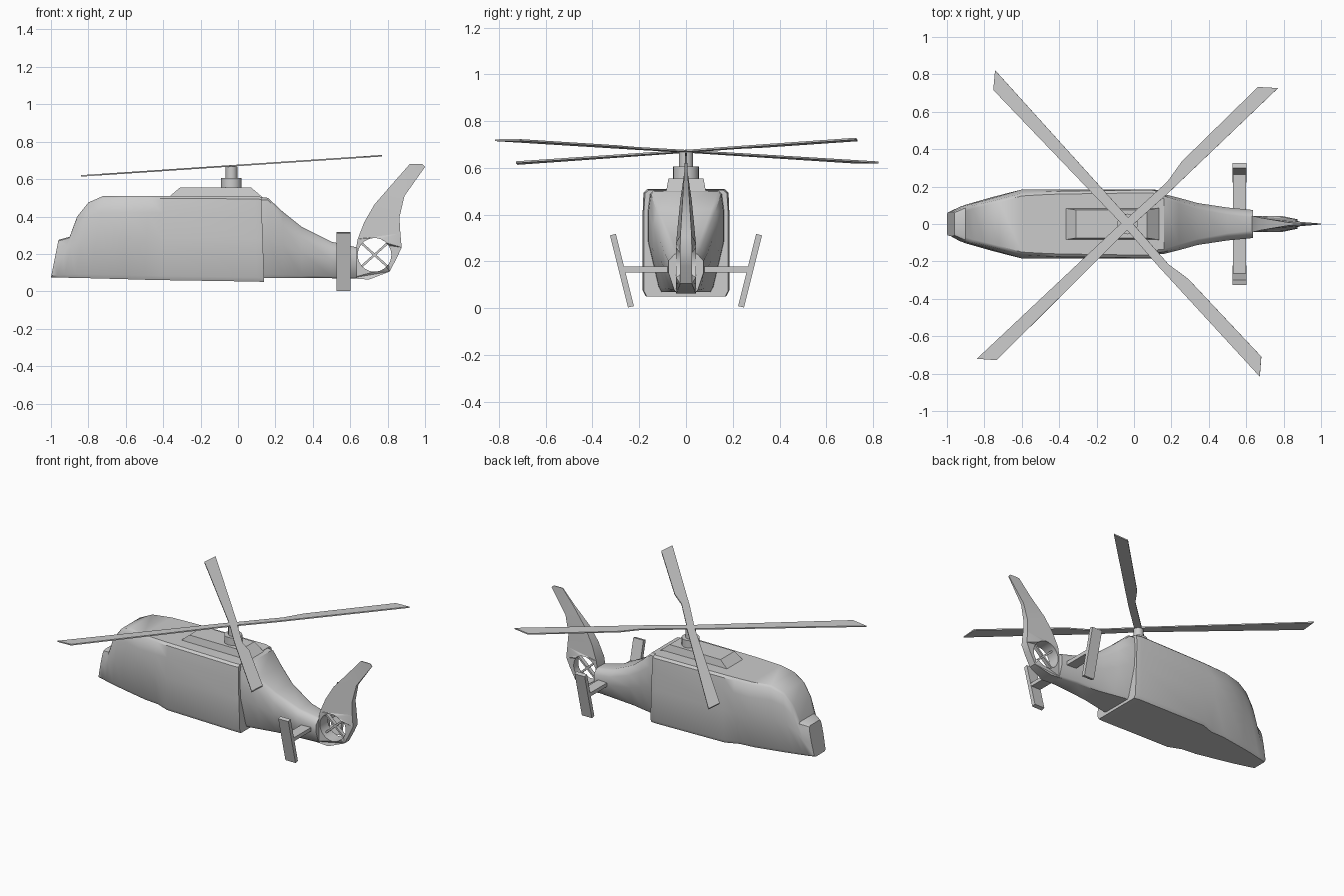
import bpy, bmesh, math
from mathutils import Vector, Matrix

if "Cube" in bpy.data.objects:
    bpy.data.objects.remove(bpy.data.objects["Cube"])


def finish(name, bm, smooth=None):
    bmesh.ops.recalc_face_normals(bm, faces=bm.faces)
    me = bpy.data.meshes.new(name)
    bm.to_mesh(me)
    bm.free()
    ob = bpy.data.objects.new(name, me)
    bpy.context.collection.objects.link(ob)
    if smooth:
        bpy.ops.object.select_all(action='DESELECT')
        ob.select_set(True)
        bpy.context.view_layer.objects.active = ob
        bpy.ops.object.shade_smooth_by_angle(angle=math.radians(smooth))
    return ob


def loft(name, stations, smooth=38):
    # station: x at bottom, x at top, bottom z, top z, half widths low / mid / top
    bm = bmesh.new()
    rings = []
    for xb, xt, zb, zt, wb, wm, wt in stations:
        h = zt - zb
        half = [(wb - .012, zb), (wb, zb + .05 * h), (wm, zb + .5 * h),
                (wm, zb + .8 * h), (wt, zt - .03 * h), (wt - .015, zt)]
        pts = half + [(-y, z) for y, z in reversed(half)]
        rings.append([bm.verts.new((xb + (xt - xb) * (z - zb) / h, y, z)) for y, z in pts])
    n = len(rings[0])
    for a, b in zip(rings, rings[1:]):
        for i in range(n):
            j = (i + 1) % n
            bm.faces.new((a[i], a[j], b[j], b[i]))
    bm.faces.new(rings[0])
    bm.faces.new(rings[-1])
    return finish(name, bm, smooth)


def box(name, loc, size, axis='X', angle=0):
    bm = bmesh.new()
    m = Matrix.Translation(loc) @ Matrix.Rotation(angle, 4, axis) @ Matrix.Diagonal((*size, 1))
    bmesh.ops.create_cube(bm, size=1, matrix=m)
    return finish(name, bm)


def cylinder(name, x, z0, z1, r):
    bm = bmesh.new()
    bmesh.ops.create_cone(bm, cap_ends=True, segments=24, radius1=r, radius2=r, depth=z1 - z0,
                          matrix=Matrix.Translation((x, 0, (z0 + z1) / 2)))
    return finish(name, bm, 40)


# cabin from nose to the stepped rear
loft("cabin", [
    (-1.0, -.96, .075, .275, .06, .065, .06),
    (-.97, -.90, .074, .292, .068, .09, .085),
    (-.93, -.86, .073, .40, .078, .105, .098),
    (-.87, -.80, .072, .475, .093, .122, .112),
    (-.79, -.72, .070, .51, .11, .145, .132),
    (-.60, -.60, .065, .51, .145, .184, .165),
    (-.50, -.48, .062, .51, .15, .185, .172),
    (-.41, -.40, .060, .51, .183, .185, .175),
    (.10, .09, .052, .508, .185, .185, .182),
    (.14, .125, .05, .505, .18, .18, .175)])

# tapering tail boom
loft("tail_boom", [
    (.10, .10, .07, .504, .12, .165, .155),
    (.16, .16, .07, .50, .115, .16, .15),
    (.24, .24, .07, .425, .10, .14, .125),
    (.34, .34, .07, .345, .08, .112, .095),
    (.50, .50, .07, .265, .065, .088, .065),
    (.635, .635, .068, .235, .05, .075, .05)])

# tail fin with a round fan duct
outline = [(.60, .07), (.70, .063), (.81, .105), (.85, .18), (.875, .235), (.868, .31), (.863, .395),
           (.89, .51), (1.0, .665), (.985, .68), (.918, .68), (.83, .58), (.73, .465),
           (.675, .37), (.64, .28), (.632, .235), (.60, .235)]
FAN = (.73, .195)
hole = [(FAN[0] + .09 * math.cos(a * math.tau / 32), FAN[1] + .09 * math.sin(a * math.tau / 32))
        for a in range(32)]
cu = bpy.data.curves.new("fin_profile", 'CURVE')
cu.dimensions = '2D'
cu.fill_mode = 'BOTH'
cu.extrude = 1
for pts in (outline, hole):
    sp = cu.splines.new('POLY')
    sp.points.add(len(pts) - 1)
    for p, (x, z) in zip(sp.points, pts):
        p.co = (x, z, 0, 1)
    sp.use_cyclic_u = True
tmp = bpy.data.objects.new("fin_profile", cu)
bm = bmesh.new()
bm.from_mesh(tmp.to_mesh())
tmp.to_mesh_clear()
bpy.data.objects.remove(tmp)
bmesh.ops.remove_doubles(bm, verts=bm.verts, dist=1e-4)
for v in bm.verts:
    x, z, s = v.co
    t = .042 if z < .29 else max(.004, .042 - .1 * (z - .29) / .39 * .4)
    if x > .8:
        t *= .6
    v.co = (x, math.copysign(t, s), z)
finish("tail_fin", bm, 30)

# fan blades inside the duct
for i, a in enumerate((42, -42)):
    box(f"fan_blade_{i}", (FAN[0], 0, FAN[1]), (.184, .025, .012), 'Y', math.radians(a))

# stabiliser arms and canted end plates
for s, side in ((-1, "left"), (1, "right")):
    box(f"stabiliser_arm_{side}", (.565, s * .155, .165), (.07, .23, .025))
    box(f"end_plate_{side}", (.565, s * .274, .16), (.075, .026, .318), 'X', -s * math.radians(14))

# roof fairing
bm = bmesh.new()
lo = [bm.verts.new((x, y, .50)) for x, y in ((-.375, -.085), (.135, -.085), (.135, .085), (-.375, .085))]
hi = [bm.verts.new((x, y, .555)) for x, y in ((-.31, -.075), (.07, -.075), (.07, .075), (-.31, .075))]
bm.faces.new(lo)
bm.faces.new(hi)
for i in range(4):
    j = (i + 1) % 4
    bm.faces.new((lo[i], lo[j], hi[j], hi[i]))
finish("roof_fairing", bm)

# rotor mast
cylinder("mast_base", -.035, .54, .605, .055)
cylinder("mast", -.035, .59, .668, .031)

# main rotor, tilted forward; the rear pair has a notched root
plain = [(-.02, -.024), (1.083, -.04), (1.012, .039), (-.02, .024)]
notched = [(-.02, -.024), (.27, -.035), (1.083, -.04), (1.01, .039), (.44, .036), (.31, .012), (-.02, .022)]
tilt = Matrix.Translation((-.035, .003, .671)) @ Matrix.Rotation(-math.atan(.067), 4, 'Y')
for i, prof in enumerate((notched, plain, plain, notched)):
    bm = bmesh.new()
    f = bm.faces.new([bm.verts.new((r, s, -.004)) for r, s in prof])
    ext = bmesh.ops.extrude_face_region(bm, geom=[f])
    for v in ext['geom']:
        if isinstance(v, bmesh.types.BMVert):
            v.co.z += .008
    bm.transform(tilt @ Matrix.Rotation(math.radians(44 + 90 * i), 4, 'Z')
                 if i % 2 == 0 else tilt @ Matrix.Rotation(math.radians(43 + 90 * i), 4, 'Z'))
    finish(f"rotor_blade_{i}", bm)
